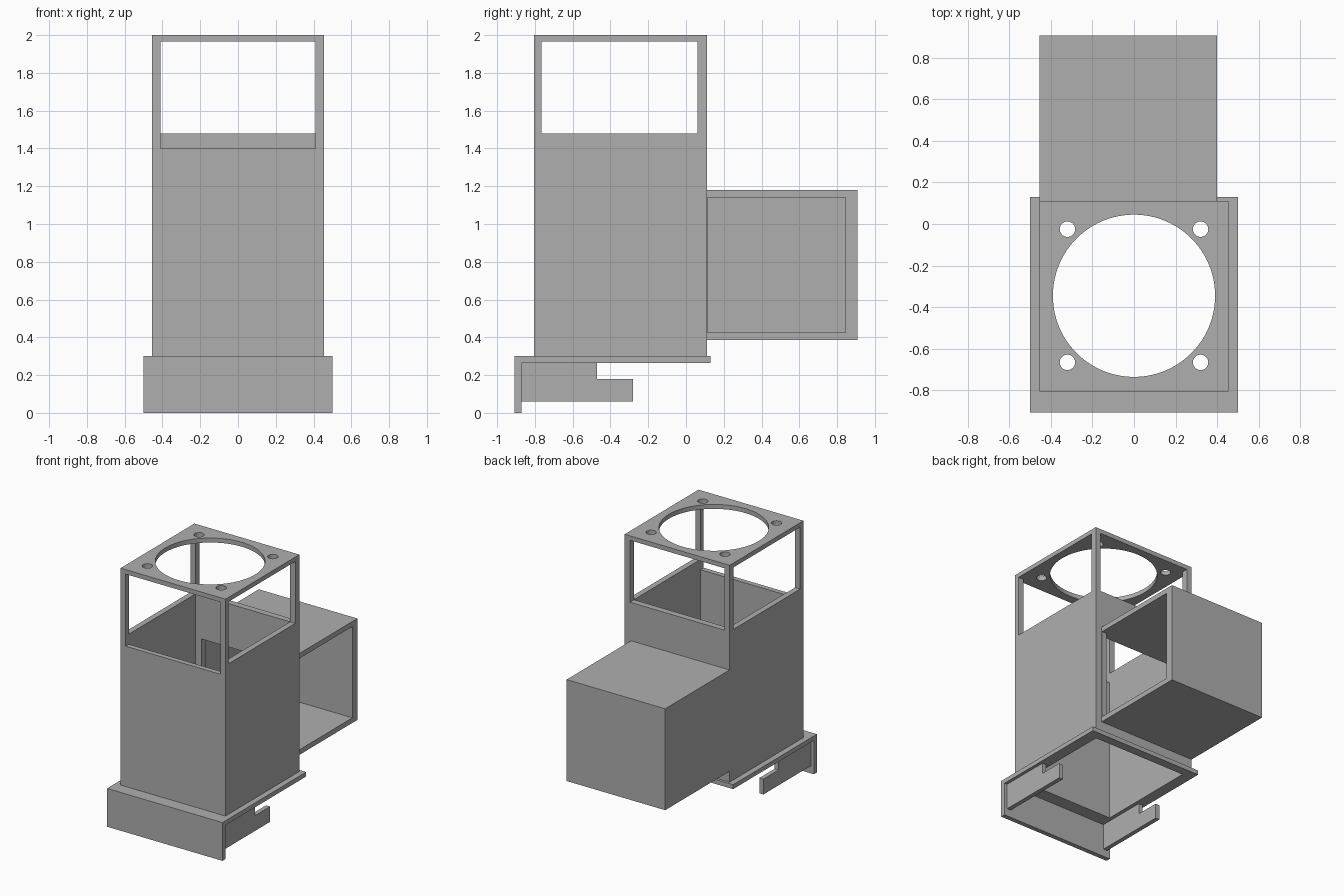
import bpy, bmesh
from mathutils import Vector

if "Cube" in bpy.data.objects:
    bpy.data.objects.remove(bpy.data.objects["Cube"], do_unlink=True)

grey = bpy.data.materials.new("plain grey")
grey.use_nodes = True
colour = (0.43, 0.43, 0.43, 1)
grey.diffuse_color = colour
next(n for n in grey.node_tree.nodes if n.type == 'BSDF_PRINCIPLED').inputs["Base Color"].default_value = colour


def add_object(name, bm):
    bmesh.ops.recalc_face_normals(bm, faces=bm.faces)
    mesh = bpy.data.meshes.new(name)
    bm.to_mesh(mesh)
    bm.free()
    mesh.materials.append(grey)
    obj = bpy.data.objects.new(name, mesh)
    bpy.context.collection.objects.link(obj)
    return obj


def block(name, x, y, z):
    """Box given by its (low, high) range on each axis."""
    bm = bmesh.new()
    bmesh.ops.create_cube(bm, size=1)
    for v in bm.verts:
        v.co = Vector(r[0] if c < 0 else r[1] for c, r in zip(v.co, (x, y, z)))
    return add_object(name, bm)


def cylinder(name, x, y, z, radius, sides):
    bm = bmesh.new()
    bmesh.ops.create_cone(bm, cap_ends=True, segments=sides, radius1=radius, radius2=radius, depth=0.3)
    bmesh.ops.translate(bm, verts=bm.verts, vec=(x, y, z))
    return add_object(name, bm)


def cut(obj, cutters):
    """Subtract the cutters, bake the result and discard them."""
    for c in cutters:
        c.hide_render = True
        mod = obj.modifiers.new("cut", 'BOOLEAN')
        mod.operation = 'DIFFERENCE'
        mod.solver = 'EXACT'
        mod.object = c
    bpy.context.view_layer.update()
    graph = bpy.context.evaluated_depsgraph_get()
    mesh = bpy.data.meshes.new_from_object(obj.evaluated_get(graph))
    obj.modifiers.clear()
    obj.data = mesh
    for c in cutters:
        bpy.data.objects.remove(c, do_unlink=True)


inner_x, inner_y = (-0.41, 0.41), (-0.765, 0.06)
port_x, port_z = (-0.36, 0.36), (0.425, 1.14)
window_top = 1.965

# Square tower: hollow, windows on four sides, port in the back wall
tower = block("tower", (-0.455, 0.455), (-0.805, 0.11), (0.3, 2))
cutters = [
    block("hollow_cutter", inner_x, inner_y, (0.1, window_top)),
    block("side_window_cutter", (-1, 1), inner_y, (1.48, window_top)),
    block("front_window_cutter", inner_x, (-1, -0.5), (1.40, window_top)),
    block("back_window_cutter", inner_x, (-0.2, 0.5), (1.48, window_top)),
    block("port_cutter", port_x, (-0.1, 0.3), port_z),
    cylinder("fan_hole_cutter", 0, -0.345, 2, 0.39, 96),
]
for sx in (-1, 1):
    for sy in (-1, 1):
        cutters.append(cylinder("screw_hole_cutter", sx * 0.32, -0.345 + sy * 0.32, 2, 0.037, 32))
cut(tower, cutters)

# Rear box, open on one side and towards the tower
rear_box = block("rear_box", (-0.455, 0.4), (0.11, 0.907), (0.385, 1.18))
cut(rear_box, [
    block("box_hollow_cutter", (-0.41, 1), (0.115, 0.845), port_z),
    block("box_port_cutter", port_x, (0, 0.3), port_z),
])

# Base flange with the tower's opening through it
flange = block("base_flange", (-0.5, 0.5), (-0.907, 0.13), (0.265, 0.3))
cut(flange, [block("flange_cutter", inner_x, inner_y, (0, 1))])

# Front lip hanging from the flange
block("front_lip", (-0.5, 0.5), (-0.907, -0.87), (0, 0.265))

# Hooked side brackets below the flange
hook = [(-0.87, 0.06), (-0.28, 0.06), (-0.28, 0.18), (-0.47, 0.18), (-0.47, 0.265), (-0.87, 0.265)]
for side, sx in (("left", 1), ("right", -1)):
    bm = bmesh.new()
    face = bm.faces.new([bm.verts.new((sx * 0.44, y, z)) for y, z in hook])
    moved = bmesh.ops.extrude_face_region(bm, geom=[face])["geom"]
    bmesh.ops.translate(bm, vec=(sx * 0.035, 0, 0),
                        verts=[g for g in moved if isinstance(g, bmesh.types.BMVert)])
    add_object(side + "_hook_bracket", bm)
